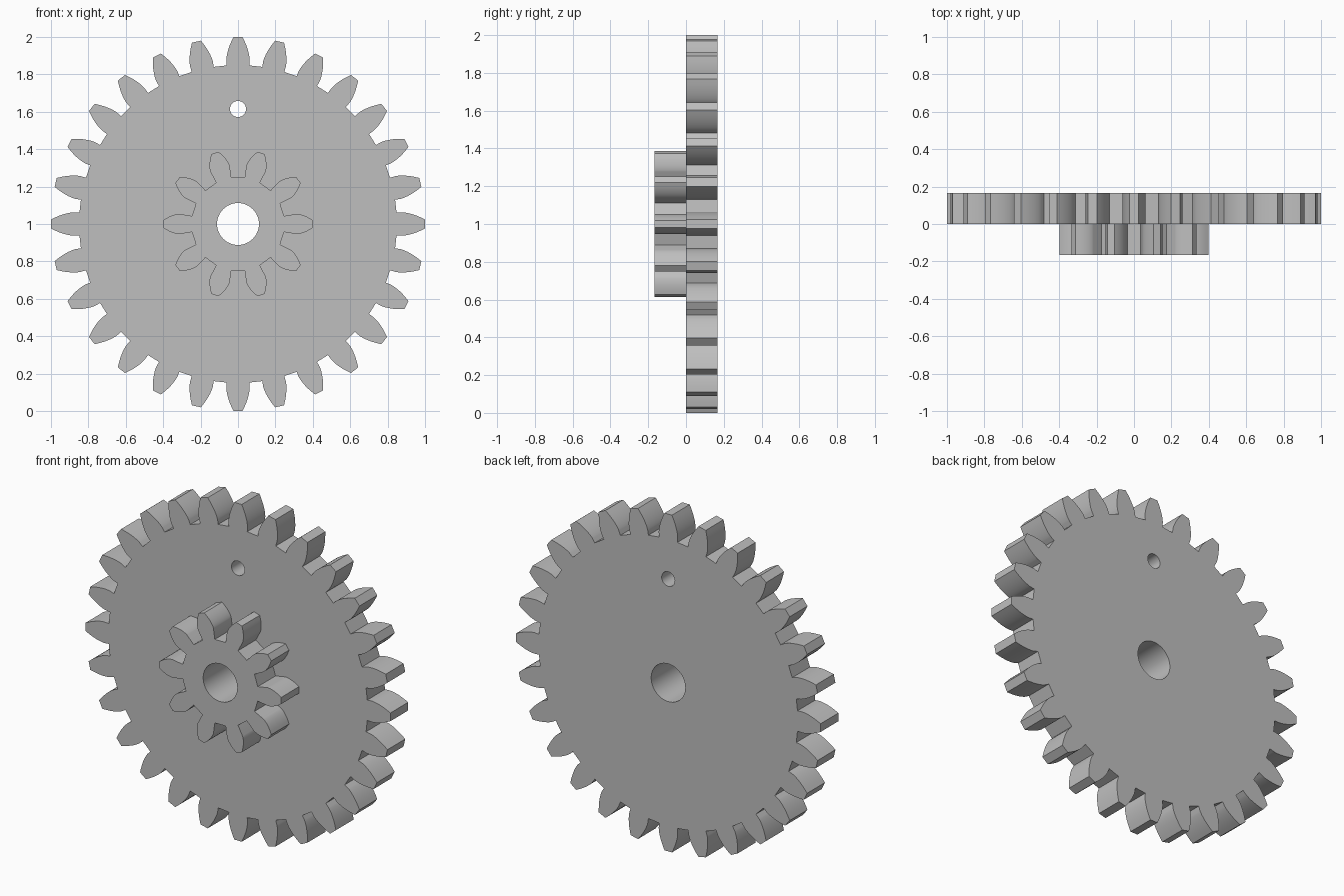
import bpy, bmesh
from math import pi, sin, cos, tan, acos, sqrt, radians
from mathutils import Matrix, Vector

cube = bpy.data.objects.get("Cube")
if cube:
    bpy.data.objects.remove(cube, do_unlink=True)

MODULE = 1 / 15          # tooth size shared by both gears
WIDTH = 1 / 6            # thickness of each gear
CENTRE = Vector((0, 0, 1))
PRESSURE = radians(20)

grey = bpy.data.materials.new("plain grey")
grey.use_nodes = True
colour = (0.52, 0.52, 0.52, 1)
grey.diffuse_color = colour
grey.node_tree.nodes["Principled BSDF"].inputs["Base Color"].default_value = colour


def involute(angle):
    return tan(angle) - angle


def gear_outline(teeth, start):
    """Involute tooth outline as (x, z) points round the origin."""
    pitch = teeth * MODULE / 2
    base, tip, root = pitch * cos(PRESSURE), pitch + MODULE, pitch - 1.25 * MODULE
    base_half = pi / (2 * teeth) + involute(PRESSURE)
    steps = 8
    # One flank: radial foot, then involute curve out to the tip
    flank = [(root, base_half)]
    for i in range(steps + 1):
        r = base + (tip - base) * (i / steps) ** 1.5
        flank.append((r, base_half - involute(acos(min(1, base / r)))))
    points = []
    for k in range(teeth):
        mid = start + k * 2 * pi / teeth
        tooth = [(r, mid - a) for r, a in flank]
        tooth += [(r, mid + a) for r, a in reversed(flank)]
        points += [(r * cos(a), r * sin(a)) for r, a in tooth]
    return points


def extrude_profile(name, points, centre, y0, y1):
    bm = bmesh.new()
    face = bm.faces.new([bm.verts.new((x + centre.x, y0, z + centre.z)) for x, z in points])
    side = bmesh.ops.extrude_face_region(bm, geom=[face])
    moved = [v for v in side["geom"] if isinstance(v, bmesh.types.BMVert)]
    bmesh.ops.translate(bm, verts=moved, vec=(0, y1 - y0, 0))
    bmesh.ops.recalc_face_normals(bm, faces=bm.faces)
    mesh = bpy.data.meshes.new(name)
    bm.to_mesh(mesh)
    bm.free()
    mesh.materials.append(grey)
    obj = bpy.data.objects.new(name, mesh)
    bpy.context.collection.objects.link(obj)
    return obj


def hole_cutter(name, radius, centre, sides=48):
    ring = [(radius * cos(2 * pi * i / sides), radius * sin(2 * pi * i / sides)) for i in range(sides)]
    obj = extrude_profile(name, ring, centre, -2 * WIDTH, 2 * WIDTH)
    obj.hide_render = True
    return obj


def finish(obj, cutters):
    """Bore the holes, then smooth the curved flanks."""
    bpy.ops.object.select_all(action="DESELECT")
    obj.select_set(True)
    bpy.context.view_layer.objects.active = obj
    for cutter in cutters:
        mod = obj.modifiers.new("bore", "BOOLEAN")
        mod.operation, mod.solver, mod.object = "DIFFERENCE", "EXACT", cutter
        bpy.ops.object.modifier_apply(modifier=mod.name)
    bpy.ops.object.shade_smooth_by_angle(angle=radians(25))


# Gears: large wheel behind, small pinion in front
wheel = extrude_profile("large_gear", gear_outline(28, 0), CENTRE, 0, WIDTH)
pinion = extrude_profile("small_gear", gear_outline(10, 0), CENTRE, -WIDTH, 0)

# Axle bore through both, peg hole through the wheel only
axle = hole_cutter("axle_cutter", 0.112, CENTRE)
peg = hole_cutter("peg_cutter", 0.043, CENTRE + Vector((0, 0, 0.615)))
finish(wheel, [axle, peg])
finish(pinion, [axle])

for cutter in (axle, peg):
    bpy.data.objects.remove(cutter, do_unlink=True)
